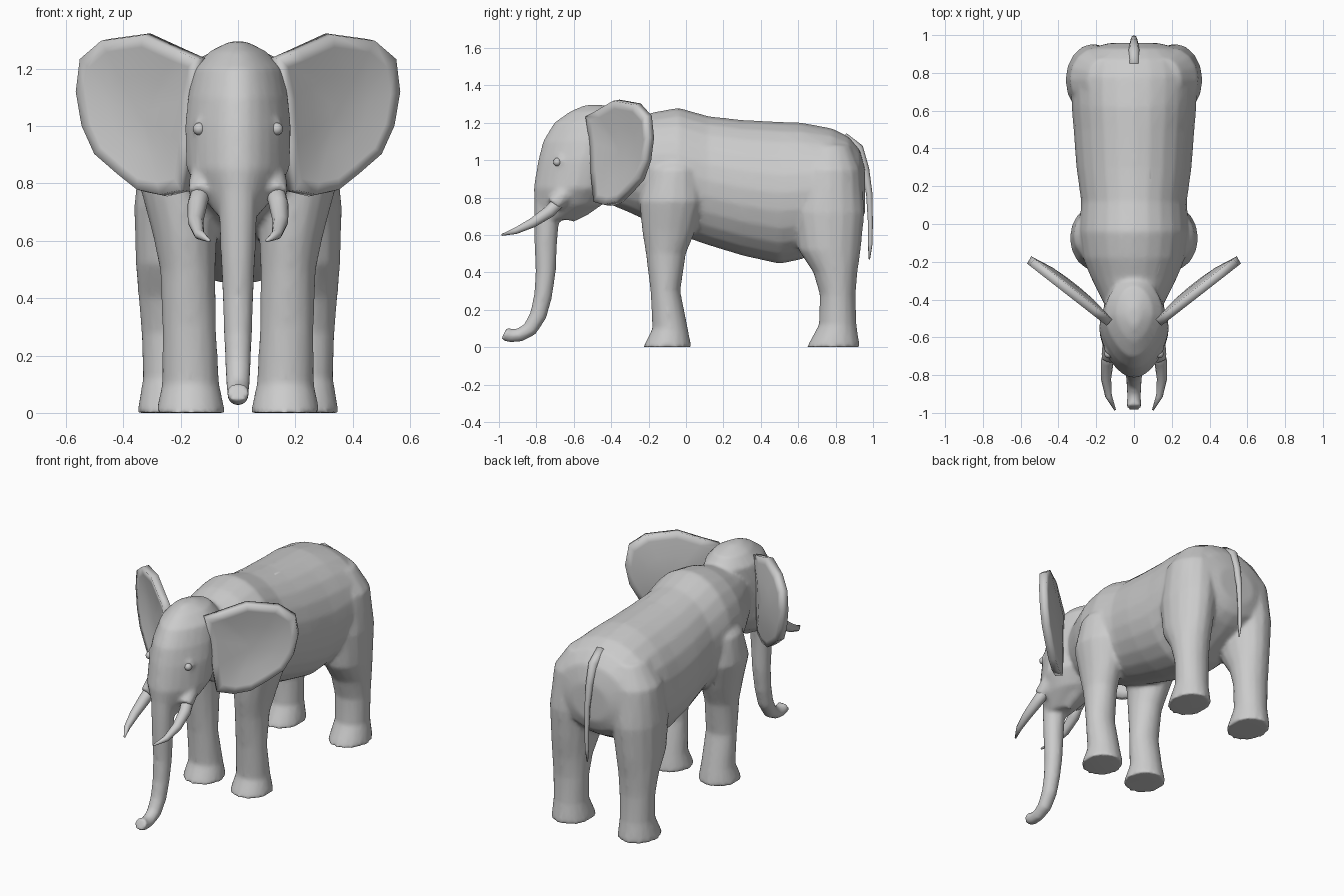
import bpy, bmesh, math
from mathutils import Vector

if "Cube" in bpy.data.objects:
    bpy.data.objects.remove(bpy.data.objects["Cube"])

TAU = 2 * math.pi


def loft(bm, rings):
    """Skin a list of closed rings and cap both ends."""
    vs = [[bm.verts.new(p) for p in r] for r in rings]
    n = len(vs[0])
    for a, b in zip(vs, vs[1:]):
        for i in range(n):
            j = (i + 1) % n
            bm.faces.new((a[i], a[j], b[j], b[i]))
    bm.faces.new(vs[0][::-1])
    bm.faces.new(vs[-1])


def tube(bm, path, sx=1, n=12):
    """Round tube along (x, y, z, radius) points, x mirrored by sx."""
    pts = [Vector((p[0] * sx, p[1], p[2])) for p in path]
    rings = []
    for i, p in enumerate(pts):
        t = (pts[min(i + 1, len(pts) - 1)] - pts[max(i - 1, 0)]).normalized()
        u = (Vector((1, 0, 0)) - t * t.x).normalized()
        v = t.cross(u)
        r = path[i][3]
        rings.append([p + r * (math.cos(TAU * k / n) * u + math.sin(TAU * k / n) * v)
                      for k in range(n)])
    loft(bm, rings)


def column(bm, secs, sx=1, n=16, taper=0.0):
    """Horizontal sections (z, x, half width, y front, y back); taper narrows the front."""
    rings = []
    for z, x, rx, y0, y1 in secs:
        ring = []
        for k in range(n):
            c, s = math.cos(TAU * k / n), math.sin(TAU * k / n)
            w = rx * s * (1 - taper * max(c, 0))
            ring.append((sx * x + w, (y0 + y1) / 2 - c * (y1 - y0) / 2, z))
        rings.append(ring)
    loft(bm, rings)


def finish(bm, name):
    bmesh.ops.recalc_face_normals(bm, faces=bm.faces)
    me = bpy.data.meshes.new(name)
    bm.to_mesh(me)
    bm.free()
    ob = bpy.data.objects.new(name, me)
    bpy.context.collection.objects.link(ob)
    for p in me.polygons:
        p.use_smooth = True
    return ob


# Body barrel: (y, belly z, back z, half width)
bm = bmesh.new()
barrel = [(-.5, .84, 1.2, .12), (-.4, .76, 1.2, .17), (-.28, .71, 1.22, .23),
          (-.18, .66, 1.255, .27), (-.04, .60, 1.28, .29), (.12, .545, 1.235, .28),
          (.3, .49, 1.215, .305), (.5, .445, 1.205, .32), (.62, .47, 1.2, .33),
          (.78, .55, 1.17, .335), (.87, .6, 1.125, .31), (.93, .65, 1.055, .24),
          (.958, .72, .95, .13)]
rings = []
for y, z0, z1, hw in barrel:
    rings.append([(hw * math.sin(TAU * k / 24), y,
                   (z0 + z1) / 2 + (z1 - z0) / 2 * math.cos(TAU * k / 24)) for k in range(24)])
loft(bm, rings)

# Head, wedge shaped towards the trunk
column(bm, [(.68, 0, .065, -.8, -.62), (.76, 0, .13, -.81, -.45), (.85, 0, .18, -.815, -.37),
            (1.0, 0, .185, -.79, -.33), (1.1, 0, .175, -.765, -.3), (1.2, 0, .155, -.705, -.28),
            (1.26, 0, .1, -.62, -.33), (1.295, 0, .03, -.54, -.44)], n=24, taper=.22)

# Trunk
tube(bm, [(0, -.735, .88, .075), (0, -.744, .72, .068), (0, -.75, .55, .061),
          (0, -.75, .4, .054), (0, -.765, .27, .049), (0, -.79, .17, .046),
          (0, -.835, .095, .042), (0, -.89, .064, .037), (0, -.94, .06, .037),
          (0, -.972, .076, .04)], n=16)

# Lower lip
tube(bm, [(0, -.5, .83, .09), (0, -.57, .745, .06), (0, -.625, .69, .032)])

front = [(0, .165, .122, -.23, .03), (.1, .165, .1, -.18, .01), (.3, .17, .094, -.19, -.03),
         (.5, .175, .097, -.215, .0), (.62, .185, .112, -.235, .05), (.78, .2, .14, -.25, .1),
         (.95, .19, .13, -.2, .08), (1.08, .15, .06, -.13, .03)]
hind = [(0, .23, .122, .645, .93), (.12, .23, .102, .71, .912), (.28, .23, .107, .715, .907),
        (.4, .23, .117, .68, .917), (.52, .225, .132, .6, .935), (.72, .215, .147, .57, .955),
        (.95, .19, .15, .6, .935), (1.08, .15, .1, .65, .88)]
for s in (1, -1):
    column(bm, front, s)
    column(bm, hind, s)
    # Tusk sheath and eye socket
    tube(bm, [(.09, -.6, .88, .06), (.12, -.66, .81, .052), (.135, -.71, .76, .042)], s)
    tube(bm, [(.08, -.6, .99, .07), (.118, -.665, .995, .045), (.132, -.69, .992, .03)], s)

# Merge everything into one smooth skin
body = finish(bm, "body")
m = body.modifiers.new("merge", 'REMESH')
m.mode = 'VOXEL'
m.voxel_size = .012
m.use_smooth_shade = True
m = body.modifiers.new("soften", 'SMOOTH')
m.factor = .5
m.iterations = 8
m = body.modifiers.new("reduce", 'DECIMATE')
m.ratio = .3

# Tail
bm = bmesh.new()
tube(bm, [(0, .84, 1.12, .03), (0, .92, 1.06, .03), (0, .957, .95, .023), (0, .98, .82, .017),
          (0, .986, .66, .013), (0, .985, .55, .012), (0, .98, .47, .004)], n=8)
finish(bm, "tail")

# Ear outline in front view (x, z)
outline = [(.13, 1.235), (.2, 1.265), (.32, 1.32), (.465, 1.3), (.54, 1.235), (.555, 1.12),
           (.535, 1.0), (.49, .9), (.41, .83), (.34, .775), (.26, .758), (.185, .775),
           (.165, .93), (.155, 1.1)]
cx, cz = .33, 1.04
for s, side in ((1, "left"), (-1, "right")):
    # Dished ear, swept back to the outside
    bm = bmesh.new()
    rings = []
    for f, dish in ((1, 0), (.85, .008), (.5, .028), (.15, .035)):
        ring = []
        for x, z in outline:
            px, pz = cx + (x - cx) * f, cz + (z - cz) * f
            ring.append(bm.verts.new((s * px, -.475 + (px - .19) * .78 + dish, pz)))
        rings.append(ring)
    n = len(outline)
    for a, b in zip(rings, rings[1:]):
        for i in range(n):
            bm.faces.new((a[i], a[(i + 1) % n], b[(i + 1) % n], b[i]))
    bm.faces.new(rings[-1])
    ear = finish(bm, side + "_ear")
    m = ear.modifiers.new("thickness", 'SOLIDIFY')
    m.thickness = .045
    m.offset = 0

    # Tusk
    bm = bmesh.new()
    tube(bm, [(.12, -.65, .81, .036), (.142, -.73, .725, .034), (.148, -.82, .665, .027),
              (.135, -.91, .622, .018), (.1, -.985, .6, .005)], s, n=10)
    finish(bm, side + "_tusk")

    # Eye
    bm = bmesh.new()
    bmesh.ops.create_uvsphere(bm, u_segments=12, v_segments=8, radius=.022)
    bmesh.ops.translate(bm, verts=bm.verts, vec=(s * .135, -.688, .99))
    finish(bm, side + "_eye")
